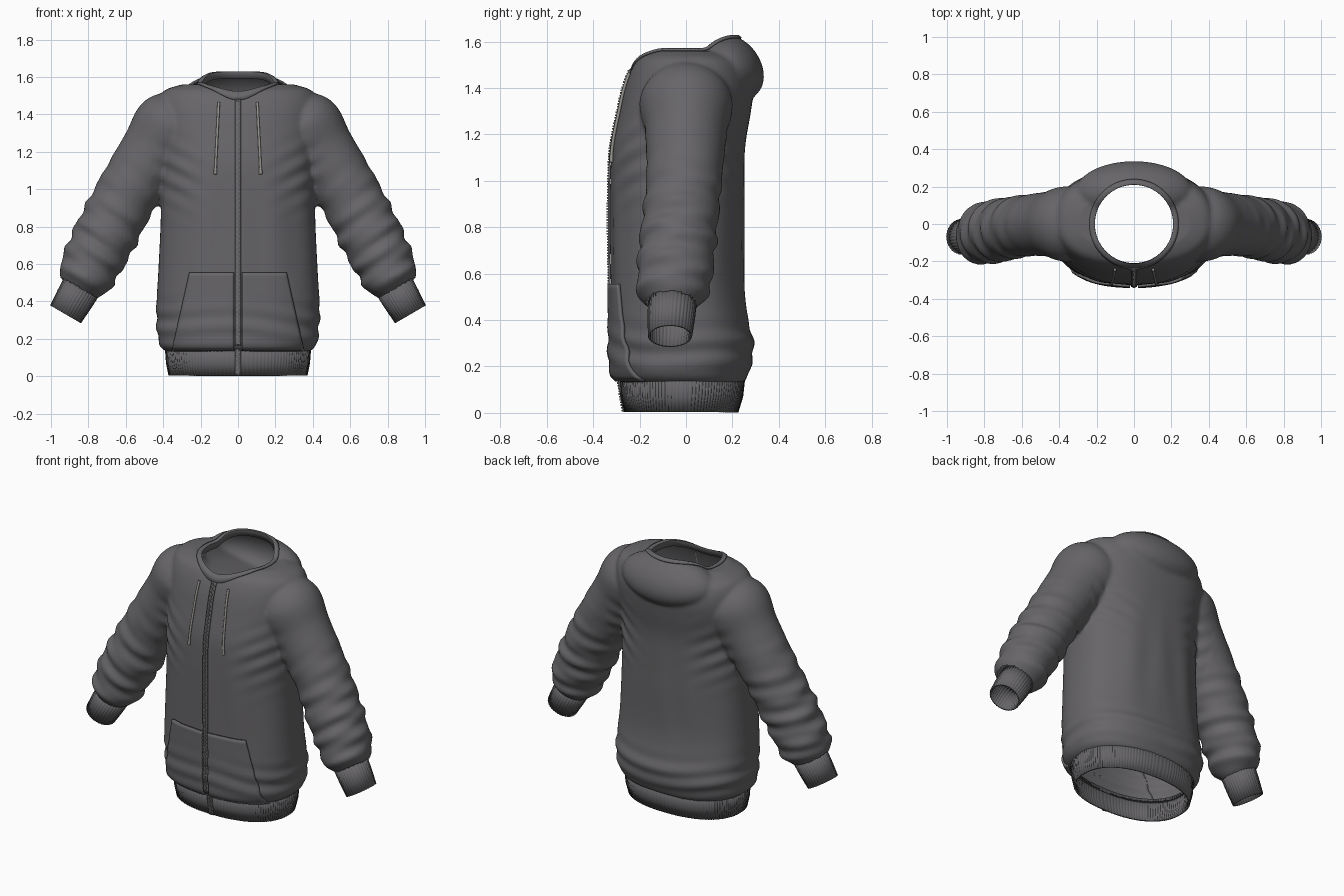
import bpy, bmesh, math
from math import sin, cos, pi, exp
from mathutils import Vector
from mathutils.bvhtree import BVHTree

cube = bpy.data.objects.get("Cube")
if cube:
    bpy.data.objects.remove(cube)


def material(name, rgb):
    m = bpy.data.materials.new(name)
    m.use_nodes = True
    m.diffuse_color = (*rgb, 1)
    m.node_tree.nodes["Principled BSDF"].inputs["Base Color"].default_value = (*rgb, 1)
    return m


FABRIC = material("charcoal fabric", (0.135, 0.13, 0.138))
CORD = material("pale grey cord", (0.3, 0.29, 0.27))
METAL = material("zip metal", (0.2, 0.195, 0.19))


def make(name, bm, mat, thickness=0.0, angle=40):
    """Turn a bmesh into a shaded object, with optional thickness."""
    bmesh.ops.recalc_face_normals(bm, faces=bm.faces)
    me = bpy.data.meshes.new(name)
    bm.to_mesh(me)
    bm.free()
    me.materials.append(mat)
    ob = bpy.data.objects.new(name, me)
    bpy.context.collection.objects.link(ob)
    bpy.ops.object.select_all(action='DESELECT')
    ob.select_set(True)
    bpy.context.view_layer.objects.active = ob
    bpy.ops.object.shade_smooth_by_angle(angle=math.radians(angle))
    if thickness:
        mod = ob.modifiers.new("thickness", 'SOLIDIFY')
        mod.thickness = thickness
        mod.offset = 0
    return ob


def skin(bm, rows, closed=True, caps=False):
    """Join rows of points with quads."""
    rows = [[bm.verts.new(p) for p in row] for row in rows]
    n = len(rows[0])
    for a, b in zip(rows, rows[1:]):
        for i in range(n if closed else n - 1):
            j = (i + 1) % n
            bm.faces.new((a[i], a[j], b[j], b[i]))
    if caps:
        bm.faces.new(rows[0])
        bm.faces.new(rows[-1])


def blend(table, steps):
    """Resample a table of keys along a smooth spline."""
    out = []
    for k in range(steps + 1):
        t = k / steps * (len(table) - 1)
        i = min(int(t), len(table) - 2)
        f = t - i
        p = [table[max(0, min(len(table) - 1, i + d))] for d in (-1, 0, 1, 2)]
        out.append([b + 0.5 * f * (c - a + f * (2*a - 5*b + 4*c - d + f * (3*(b - c) + d - a)))
                    for a, b, c, d in zip(*p)])
    return out


def oval(z, half, front, back, n=96, power=2.4, ribs=0, depth=0.0):
    """Squarish oval at height z."""
    pts, mid, ry = [], (front + back) / 2, (back - front) / 2
    for i in range(n):
        a = 2 * pi * i / n
        c, s = cos(a), sin(a)
        k = 1 + depth * cos(ribs * a)
        pts.append((math.copysign(abs(c) ** (2 / power), c) * half * k,
                    mid + math.copysign(abs(s) ** (2 / power), s) * ry * k, z))
    return pts


# Torso: height, half width, front, back
TORSO = [(0.13, .38, -.28, .25), (0.17, .42, -.315, .27), (0.28, .435, -.322, .293),
         (0.4, .435, -.322, .268), (0.55, .425, -.322, .25), (0.8, .412, -.325, .25),
         (1.0, .41, -.325, .25), (1.15, .41, -.318, .255), (1.3, .42, -.288, .28),
         (1.4, .425, -.265, .29), (1.48, .42, -.235, .27), (1.53, .39, -.2, .23),
         (1.56, .3, -.14, .16)]
body = bmesh.new()
skin(body, [oval(*k) for k in blend(TORSO, 60)], caps=True)

# Sleeves: x, y, z, radius across, radius in depth
SLEEVE = [(.26, 0, 1.42, .12, .13), (.35, 0, 1.34, .2, .2), (.445, 0, 1.2, .185, .175),
          (.59, -.01, .98, .168, .163), (.715, -.035, .74, .168, .165),
          (.775, -.045, .62, .16, .162), (.82, -.055, .52, .145, .155),
          (.85, -.06, .455, .1, .095)]
DOWN = Vector((.5, -.06, -.86)).normalized()


def sleeve_rows(side):
    rows, keys = [], blend(SLEEVE, 90)
    for k, (x, y, z, r, ry) in enumerate(keys):
        a, b = keys[max(k - 1, 0)], keys[min(k + 1, 90)]
        d = Vector((b[0] - a[0], 0, b[2] - a[2])).normalized()
        fade = max(0, min(1, (1.15 - z) * 3)) * min(1, (z - .44) * 9)
        row = []
        for i in range(48):
            t = 2 * pi * i / 48
            w = sin(z * 52 + 1.6 * sin(t + 1) + .8 * sin(2 * t)) + .6 * sin(z * 83 - 2 * t)
            f = 1 + .045 * fade * w
            u, v = cos(t) * r * f, sin(t) * ry * f
            row.append((side * (x - d.z * u), y + v, z + d.x * u))
        rows.append(row)
    return rows


for side in (1, -1):
    skin(body, sleeve_rows(side), caps=True)

# Folded hood resting on the upper back
hood = bmesh.ops.create_uvsphere(body, u_segments=48, v_segments=32, radius=1)["verts"]
for v in hood:
    v.co = Vector((v.co.x * .315, v.co.y * .168 + .168, v.co.z * .15 + 1.48 - .03 * v.co.y * v.co.y))

# Fuse the garment into one skin
garment = make("garment_body", body, FABRIC)
mod = garment.modifiers.new("fuse", 'REMESH')
mod.mode = 'VOXEL'
mod.voxel_size = 0.012
mod = garment.modifiers.new("soften", 'SMOOTH')
mod.iterations = 4
for name in ("fuse", "soften"):
    bpy.ops.object.modifier_apply(modifier=name)

bm = bmesh.new()
bm.from_mesh(garment.data)
bm.normal_update()
# Soft cloth folds
for v in bm.verts:
    x, y, z = v.co
    if abs(x) < .46:
        hem = exp(-((z - .27) / .1) ** 2) * sin(z * 60 + 2 * sin(x * 5 + y * 4))
        pull = exp(-((z - 1.08) / .16) ** 2 - ((abs(x) - .33) / .12) ** 2) * sin((z - .5 * abs(x)) * 60)
        drape = exp(-((z - .75) / .3) ** 2) * sin(abs(x) * 32 + z * 2)
        v.co += v.normal * (.006 * hem + .005 * pull + .003 * drape)
tree = BVHTree.FromBMesh(bm)

# Open the neck, hem and sleeve ends
NECK = .215
ends = Vector(SLEEVE[-1][:3])


def opening(p):
    q = Vector((abs(p.x), p.y, p.z))
    neck = p.z > 1.3 and math.hypot(p.x, p.y) < NECK
    hem = p.z < .16 and (p.x / .37) ** 2 + ((p.y + .015) / .25) ** 2 < 1
    return neck or hem or (q.x > .6 and (q - ends).dot(DOWN) > -.012)


bmesh.ops.delete(bm, geom=[f for f in bm.faces if opening(f.calc_center_median())], context='FACES')
for v in bm.verts:
    if v.is_boundary and v.co.z > 1.3:
        s = NECK / math.hypot(v.co.x, v.co.y)
        v.co.x *= s
        v.co.y *= s
bm.to_mesh(garment.data)
bm.free()
bpy.ops.object.shade_smooth_by_angle(angle=math.radians(60))


def on_front(x, z, lift=0.0):
    hit = tree.ray_cast(Vector((x, -1, z)), Vector((0, 1, 0)))[0]
    return Vector((x, (hit.y if hit else -.2) - lift, z))


def on_top(angle, r, lift):
    p = Vector((cos(angle) * r, sin(angle) * r, 2))
    hit = tree.ray_cast(p, Vector((0, 0, -1)))[0]
    return Vector((p.x, p.y, hit.z + lift))


# Neckband
bm = bmesh.new()
turn = [2 * pi * i / 96 for i in range(96)]
skin(bm, [[on_top(a, r, h) for a in turn] for r, h in ((.213, -.03), (.213, .004), (.225, .008), (.238, .004))])
make("neckband", bm, FABRIC, .008)

# Ribbed waistband
bm = bmesh.new()
skin(bm, [oval(z, h, f, b, 480, 2.3, 120, .005)
          for z, h, f, b in ((.004, .365, -.26, .22), (.07, .378, -.275, .24), (.16, .385, -.28, .25))])
make("waistband", bm, FABRIC, .01, 60)

# Ribbed cuffs
ACROSS = Vector((.86, 0, .5))
for side, label in ((1, "left"), (-1, "right")):
    bm = bmesh.new()
    rows = []
    for dist, r in ((-.03, .1), (.05, .097), (.143, .09)):
        row = []
        for i in range(144):
            t = 2 * pi * i / 144
            k = r * (1 + .018 * cos(36 * t))
            p = ends + DOWN * dist + ACROSS * cos(t) * k + Vector((0, sin(t) * k, 0))
            row.append((p.x * side, p.y, p.z))
        rows.append(row)
    skin(bm, rows)
    make(label + "_cuff", bm, FABRIC, .008, 60)

    # Pocket panel with a slanted hand opening
    bm = bmesh.new()
    rows = []
    for k in range(21):
        t = k / 20
        z, outer = .14 + .415 * t, .35 - .092 * t
        rows.append([on_front(side * (.022 + (outer - .022) * i / 20), z, .008) for i in range(21)])
    skin(bm, rows, closed=False)
    make(label + "_pocket", bm, FABRIC, .014)

    # Drawcord with a tipped end
    curve = bpy.data.curves.new(label + "_drawcord", 'CURVE')
    curve.dimensions = '3D'
    curve.bevel_depth = .007
    curve.use_fill_caps = True
    spline = curve.splines.new('POLY')
    spline.points.add(20)
    for k, pt in enumerate(spline.points):
        pt.co = (*on_front(side * (.103 + .019 * k / 20), 1.465 - .385 * k / 20, .006), 1)
        pt.radius = 1.25 if k > 18 else 1
    curve.materials.append(CORD)
    bpy.context.collection.objects.link(bpy.data.objects.new(label + "_drawcord", curve))


def zip_point(x, z, lift):
    if z > .17:
        return on_front(x, z, lift)
    return Vector((x, -.262 - .17 * z - lift, z))


# Zip tape and interlocking teeth
bm = bmesh.new()
skin(bm, [[zip_point(x, .005 + 1.475 * k / 80, .005) for x in (-.016, 0, .016)] for k in range(81)], closed=False)
make("zip_tape", bm, FABRIC, .008)
bm = bmesh.new()
for k in range(124):
    p = zip_point(.003 * (-1) ** k, .01 + .0119 * k, .01)
    for v in bmesh.ops.create_cube(bm, size=1)["verts"]:
        v.co = Vector((v.co.x * .011, v.co.y * .008, v.co.z * .007)) + p
make("zip_teeth", bm, METAL)
